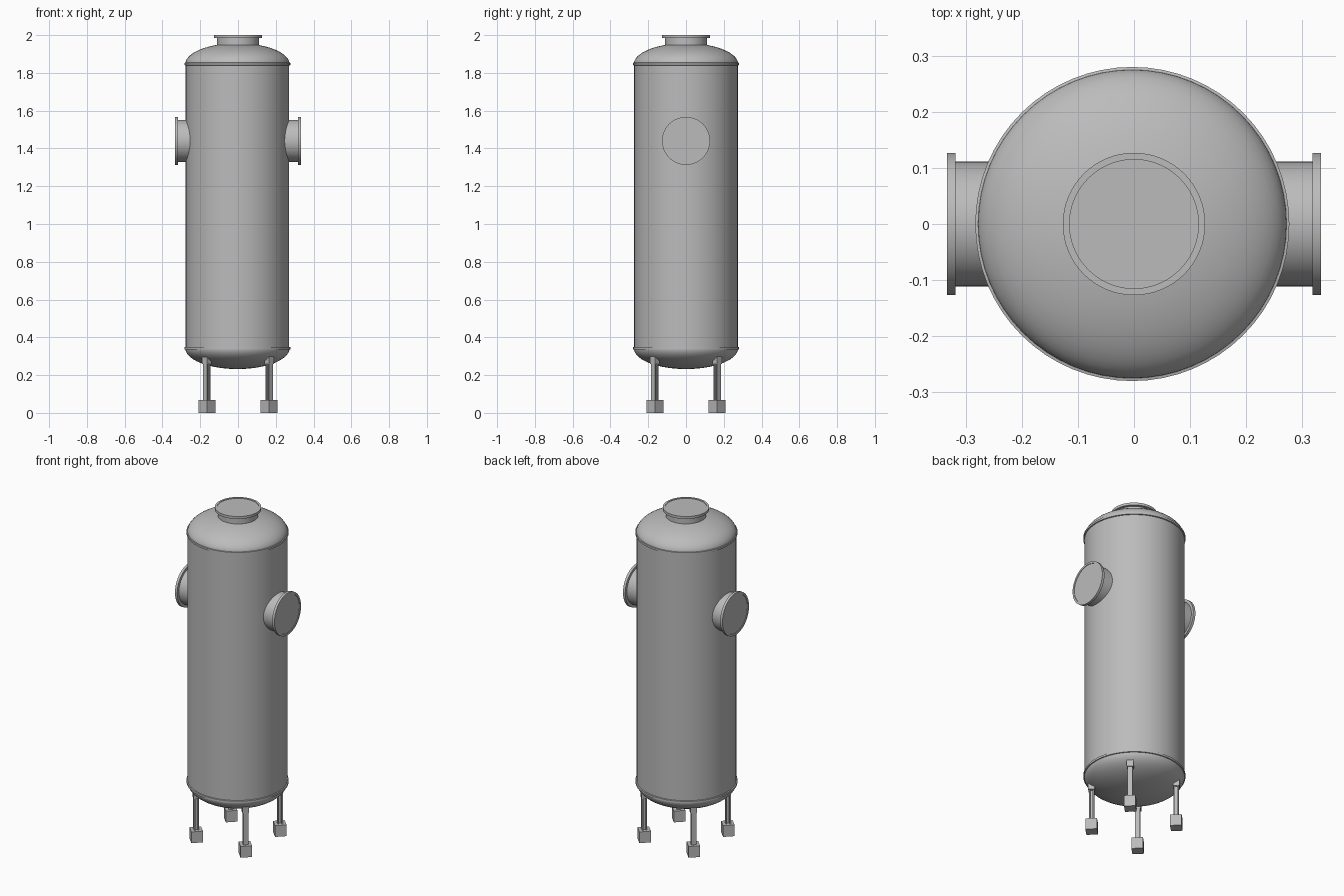
import bpy, bmesh
from math import sin, cos, pi, radians
from mathutils import Matrix, Vector

cube = bpy.data.objects.get("Cube")
if cube:
    bpy.data.objects.remove(cube, do_unlink=True)

steel = bpy.data.materials.new("grey_steel")
steel.use_nodes = True
grey = (0.5, 0.5, 0.5, 1)
steel.diffuse_color = grey
steel.node_tree.nodes["Principled BSDF"].inputs["Base Color"].default_value = grey


def finish(bm, name, matrix=Matrix(), smooth=False):
    bmesh.ops.recalc_face_normals(bm, faces=bm.faces)
    mesh = bpy.data.meshes.new(name)
    bm.to_mesh(mesh)
    bm.free()
    mesh.materials.append(steel)
    obj = bpy.data.objects.new(name, mesh)
    obj.matrix_world = matrix
    bpy.context.collection.objects.link(obj)
    if smooth:
        bpy.ops.object.select_all(action='DESELECT')
        obj.select_set(True)
        bpy.context.view_layer.objects.active = obj
        bpy.ops.object.shade_smooth_by_angle(angle=radians(30))
    return obj


def lathe(name, profile, matrix=Matrix(), steps=64):
    """Revolve a (radius, height) profile around z."""
    bm = bmesh.new()
    verts = [bm.verts.new((r, 0, z)) for r, z in profile]
    edges = [bm.edges.new(pair) for pair in zip(verts, verts[1:])]
    bmesh.ops.spin(bm, geom=verts + edges, cent=(0, 0, 0), axis=(0, 0, 1),
                   angle=2 * pi, steps=steps, use_merge=True)
    bmesh.ops.remove_doubles(bm, verts=bm.verts, dist=1e-5)
    return finish(bm, name, matrix, smooth=True)


def box(name, size, z, matrix):
    """Upright box whose base sits at height z."""
    bm = bmesh.new()
    bmesh.ops.create_cube(bm, size=1)
    bmesh.ops.scale(bm, vec=size, verts=bm.verts)
    bmesh.ops.translate(bm, vec=(0, 0, z + size[2] / 2), verts=bm.verts)
    return finish(bm, name, matrix)


# Vessel: shell, two elliptical heads and two seam bands
LOW, HIGH, HEAD = 0.342, 1.847, 0.11
axis = Matrix.Translation((-0.003, 0, 0))
lathe("shell", [(0.274, LOW), (0.274, HIGH)], axis)
arc = [(0.276 * cos(i * pi / 28), HEAD * sin(i * pi / 28)) for i in range(14)] + [(0, HEAD)]
lathe("top_head", [(r, HIGH + h) for r, h in arc], axis)
lathe("bottom_head", [(r, LOW - h) for r, h in arc], axis)
for name, z in (("lower_band", LOW), ("upper_band", HIGH)):
    lathe(name, [(0.272, z - 0.008), (0.28, z - 0.006),
                 (0.28, z + 0.006), (0.272, z + 0.008)], axis)

# Nozzles: neck, flange and slightly recessed cover, along local z
nozzle = [(0.111, -0.1), (0.111, -0.015), (0.127, -0.015), (0.127, 0),
          (0.115, 0), (0.115, -0.003), (0, -0.003)]
lathe("top_nozzle", nozzle, Matrix.Translation((0, 0, 2)))
for name, side in (("left_nozzle", 1), ("right_nozzle", -1)):
    lathe(name, nozzle, Matrix.Translation((side * 0.333, 0, 1.44))
          @ Matrix.Rotation(side * pi / 2, 4, 'Y'))


def beam(name, width, wall, bottom, top, matrix):
    """Upright H-section column."""
    h, w = width / 2, wall / 2
    quarter = [(h, h), (h - wall, h), (h - wall, w)]
    outline = quarter + [(-x, y) for x, y in reversed(quarter)]
    outline += [(-x, -y) for x, y in outline]
    bm = bmesh.new()
    face = bm.faces.new([bm.verts.new((x, y, bottom)) for x, y in outline])
    ext = bmesh.ops.extrude_face_region(bm, geom=[face])["geom"]
    bmesh.ops.translate(bm, vec=Vector((0, 0, top - bottom)),
                        verts=[v for v in ext if isinstance(v, bmesh.types.BMVert)])
    return finish(bm, name, matrix)


# Four legs, each turned to face outward from the vessel
for i, corner in enumerate(("back_left", "back_right", "front_right", "front_left")):
    place = Matrix.Rotation(pi / 4 + i * pi / 2, 4, 'Z') @ Matrix.Translation((0.233, 0, 0))
    box(corner + "_foot", (0.064, 0.064, 0.068), 0, place)
    beam(corner + "_leg", 0.028, 0.007, 0.06, 0.28, place)
    box(corner + "_bracket", (0.036, 0.036, 0.04), 0.26, place)
